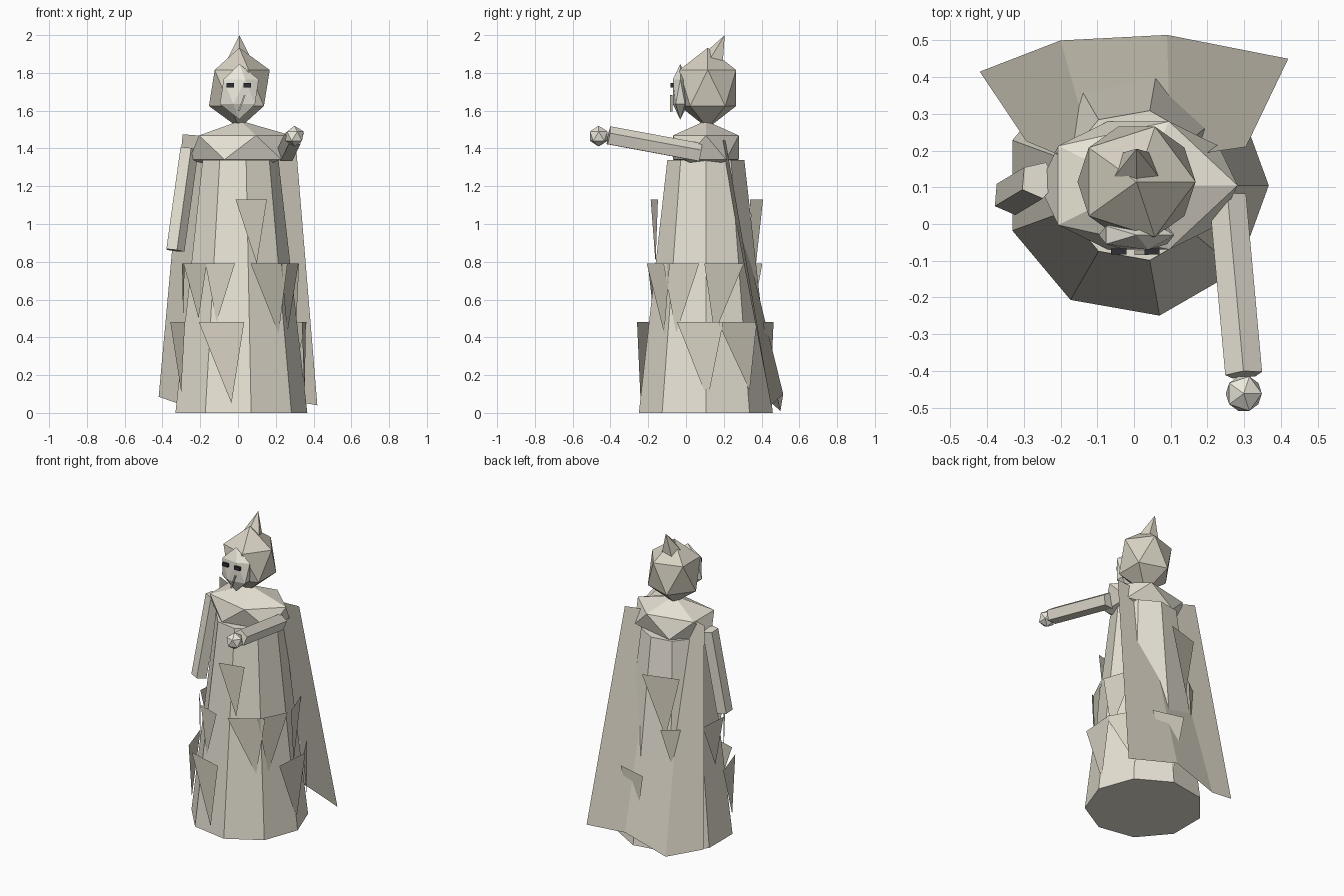
import bpy
import math
from mathutils import Vector

if "Cube" in bpy.data.objects:
    bpy.data.objects.remove(bpy.data.objects["Cube"])

CX, CY = 0.007, 0.105  # axis of the robe


def material(name, rgb):
    m = bpy.data.materials.new(name)
    m.diffuse_color = (*rgb, 1)
    m.use_nodes = True
    m.node_tree.nodes["Principled BSDF"].inputs["Base Color"].default_value = m.diffuse_color
    return m


cloth = material("cloth", (0.80, 0.76, 0.66))
worn = material("worn_cloth", (0.68, 0.64, 0.54))
bone = material("bone", (0.84, 0.81, 0.72))
dark = material("dark", (0.03, 0.03, 0.035))


def finish(name, mat, rot=None):
    o = bpy.context.object
    o.name = name
    o.data.materials.append(mat)
    if rot:
        o.rotation_euler = rot
    return o


def ico(name, mat, loc, radii):
    bpy.ops.mesh.primitive_ico_sphere_add(subdivisions=1, radius=1, location=loc)
    finish(name, mat).scale = radii


def box(name, mat, loc, size, rot=None):
    bpy.ops.mesh.primitive_cube_add(size=1, location=loc)
    finish(name, mat, rot).scale = size


def tube(name, mat, a, b, r1, r2, sides):
    a, b = Vector(a), Vector(b)
    d = b - a
    bpy.ops.mesh.primitive_cone_add(vertices=sides, radius1=r1, radius2=r2,
                                    depth=d.length, location=(a + b) / 2)
    finish(name, mat, d.to_track_quat('Z', 'Y').to_euler())


def mesh(name, mat, verts, faces):
    me = bpy.data.meshes.new(name)
    me.from_pydata(verts, [], faces)
    me.materials.append(mat)
    bpy.context.collection.objects.link(bpy.data.objects.new(name, me))


# Robe: nine-sided tapered skirt with a corner pointing to +x
def ring(r, z):
    return [(CX + r * math.cos(math.tau * i / 9), CY + r * math.sin(math.tau * i / 9), z)
            for i in range(9)]


sides = [(i, (i + 1) % 9, 9 + (i + 1) % 9, 9 + i) for i in range(9)]
mesh("robe", cloth, ring(0.36, 0) + ring(0.207, 1.34),
     sides + [tuple(range(8, -1, -1)), tuple(range(9, 18))])

# Shoulders, hood and mask
ico("shoulders", cloth, (0.012, CY, 1.405), (0.302, 0.205, 0.142))
ico("hood", worn, (0.007, 0.115, 1.72), (0.18, 0.177, 0.213))
tube("hood_tip", worn, (0.007, 0.125, 1.82), (0.007, 0.205, 2.0), 0.088, 0, 5)
ico("mask", bone, (0.007, -0.03, 1.70), (0.115, 0.047, 0.147))

# Eyes and the crack on the mask
for s in (-1, 1):
    box("eye", dark, (0.004 + s * 0.045, -0.075, 1.735), (0.042, 0.016, 0.023))
box("mask_crack", worn, (0.02, -0.078, 1.64), (0.008, 0.012, 0.09), (0, math.radians(20), 0))

# Arms: one hanging, one stretched forward with a hand
tube("hanging_arm", cloth, (-0.26, 0.12, 1.40), (-0.335, 0.075, 0.86), 0.052, 0.052, 5)
tube("raised_arm", cloth, (0.255, 0.075, 1.375), (0.299, -0.41, 1.465), 0.053, 0.053, 5)
ico("hand", bone, (0.299, -0.462, 1.465), (0.055, 0.055, 0.055))

# Cape: three hanging panels with a ragged hem
top = [(-0.293, 0.225, 1.475), (-0.10, 0.145, 1.46), (0.10, 0.18, 1.45), (0.305, 0.21, 1.44)]
hem = [(-0.42, 0.415, 0.085), (-0.20, 0.50, 0.01), (0.09, 0.515, 0.10), (0.42, 0.45, 0.04)]
mesh("cape", worn, top + hem, [(i, i + 1, i + 5, i + 4) for i in range(3)])

# Tatters: (angle, width, length, sideways shift of the tip) per tier
tiers = [
    (1.13, 0.28, [(-77, 0.17, 0.34, 0.03), (107, 0.24, 0.40, 0.03)]),
    (0.79, 0.297, [(-58, 0.23, 0.37, 0.06), (-26, 0.21, 0.37, -0.03), (19, 0.22, 0.37, -0.055),
                   (-110, 0.165, 0.31, -0.02), (-142, 0.2, 0.29, 0.03),
                   (176, 0.2, 0.29, 0.02), (128, 0.21, 0.36, 0.0)]),
    (0.48, 0.343, [(-106, 0.25, 0.43, 0.055), (-162, 0.25, 0.37, 0.06), (-5, 0.245, 0.41, 0.04),
                   (29, 0.235, 0.36, 0.075), (75, 0.21, 0.37, 0.04)]),
]
for z, r, items in tiers:
    for ang, w, length, shift in items:
        a = math.radians(ang)
        n = Vector((math.cos(a), math.sin(a), 0))
        t = Vector((-math.sin(a), math.cos(a), 0))
        c = Vector((CX, CY, z)) + n * r
        tip = c + t * shift - Vector((0, 0, length))
        mesh("tatter", worn, [c - t * w / 2, tip, c + t * w / 2], [(0, 1, 2)])
